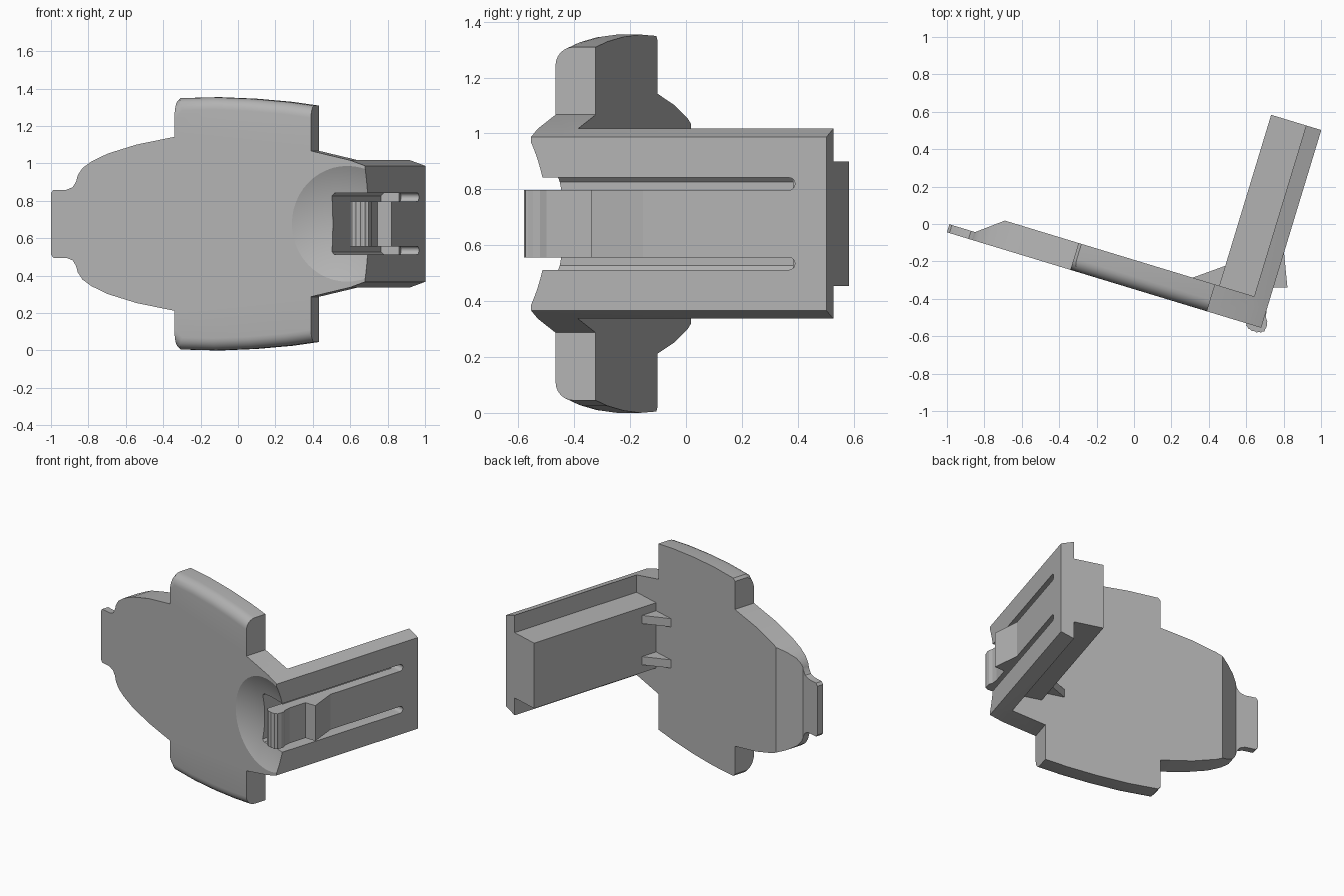
import bpy, bmesh, math
from mathutils import Matrix, Vector

cube = bpy.data.objects.get("Cube")
if cube:
    bpy.data.objects.remove(cube, do_unlink=True)

grey = bpy.data.materials.new("light_grey")
grey.use_nodes = True
grey.diffuse_color = (0.45, 0.45, 0.45, 1)
grey.node_tree.nodes["Principled BSDF"].inputs["Base Color"].default_value = grey.diffuse_color

# Working frame: x along the plate, y along the arm, z up; corner at the origin
PLACE = Matrix.Translation((0.68, -0.555, 0.677)) @ Matrix.Rotation(math.radians(-16.9), 4, "Z")
THICK = 0.15


def finish(bm, name):
    bmesh.ops.recalc_face_normals(bm, faces=bm.faces)
    mesh = bpy.data.meshes.new(name)
    bm.to_mesh(mesh)
    bm.free()
    mesh.materials.append(grey)
    ob = bpy.data.objects.new(name, mesh)
    bpy.context.collection.objects.link(ob)
    ob.matrix_world = PLACE
    return ob


def prism_mesh(points, axis, lo, hi):
    """Extrude a profile along y (points are x, z) or along z (points are x, y)."""
    bm = bmesh.new()
    if axis == "y":
        verts = [bm.verts.new((a, lo, b)) for a, b in points]
        step = Vector((0, hi - lo, 0))
    else:
        verts = [bm.verts.new((a, b, lo)) for a, b in points]
        step = Vector((0, 0, hi - lo))
    face = bm.faces.new(verts)
    ext = bmesh.ops.extrude_face_region(bm, geom=[face])["geom"]
    bmesh.ops.translate(bm, vec=step, verts=[g for g in ext if isinstance(g, bmesh.types.BMVert)])
    bmesh.ops.recalc_face_normals(bm, faces=bm.faces)
    return bm


def prism(name, points, axis, lo, hi):
    return finish(prism_mesh(points, axis, lo, hi), name)


def mirrored(half):
    return half + [(a, -b) for a, b in reversed(half)]


def combine(target, other, operation):
    mod = target.modifiers.new("combine", "BOOLEAN")
    mod.operation = operation
    mod.solver = "EXACT"
    mod.object = other
    bpy.context.view_layer.objects.active = target
    bpy.ops.object.modifier_apply(modifier=mod.name)
    bpy.data.objects.remove(other, do_unlink=True)


# Plate with end tab, leaf-shaped body and two wings
half_outline = [
    (-1.756, 0.165), (-1.742, 0.182), (-1.67, 0.182), (-1.635, 0.195), (-1.616, 0.225),
    (-1.606, 0.26), (-1.58, 0.298), (-1.53, 0.333), (-1.44, 0.375), (-1.28, 0.423),
    (-1.066, 0.465), (-1.066, 0.655), (-1.05, 0.672), (-0.85, 0.677), (-0.65, 0.669),
    (-0.45, 0.652), (-0.303, 0.632), (-0.303, 0.39), (-0.085, 0.34), (0, 0.31)]
bm = prism_mesh(mirrored(half_outline), "y", 0, THICK)

# Rounded front edge on the wing tips
tips = [e for e in bm.edges
        if all(v.co.y < 0.01 and abs(v.co.z) > 0.6 for v in e.verts)]
bmesh.ops.bevel(bm, geom=tips, offset=0.065, segments=6, profile=0.5, affect="EDGES")

# Back of the plate slopes down to the thin tab
SLOPE_START, SLOPE_END, TAB = -1.478, -1.612, 0.045
for cut in (SLOPE_START, SLOPE_END):
    bmesh.ops.bisect_plane(bm, geom=bm.verts[:] + bm.edges[:] + bm.faces[:],
                           plane_co=(cut, 0, 0), plane_no=(1, 0, 0))
for v in bm.verts:
    if v.co.y > 0.1 and v.co.x < SLOPE_START:
        t = min(1, (SLOPE_START - v.co.x) / (SLOPE_START - SLOPE_END))
        v.co.y = THICK + (TAB - THICK) * t
body = finish(bm, "plate_and_arm")

# Arm: chamfered flange with a narrower block behind it
arm = prism("arm", mirrored([(-0.28, 0.222), (-0.085, 0.222), (-0.085, 0.34), (0, 0.31)]),
            "y", 0.1, 1.105)
combine(body, arm, "UNION")

# Hollow behind the latch tongue
hollow = prism("hollow_cutter", mirrored([(-0.2, 0.15), (-0.185, 0.165), (-0.07, 0.165)]),
               "y", -0.1, 0.95)
combine(body, hollow, "DIFFERENCE")

# Long slots with round ends on either side of the tongue
for side in (-1, 1):
    mid, r = 0.1425 * side, 0.0225
    bm = bmesh.new()
    ring = [(-r, -0.1), (r, -0.1)]
    ring += [(r * math.cos(math.pi * i / 10), 0.965 + r * math.sin(math.pi * i / 10))
             for i in range(11)]
    verts = [bm.verts.new((-0.1, y, mid + z)) for z, y in ring]
    face = bm.faces.new(verts)
    ext = bmesh.ops.extrude_face_region(bm, geom=[face])["geom"]
    bmesh.ops.translate(bm, vec=(0.2, 0, 0),
                        verts=[g for g in ext if isinstance(g, bmesh.types.BMVert)])
    combine(body, finish(bm, "slot_cutter"), "DIFFERENCE")

# Shallow round finger dish
bm = bmesh.new()
R = 0.72
bmesh.ops.create_uvsphere(bm, u_segments=48, v_segments=72, radius=R)
bmesh.ops.transform(bm, verts=bm.verts,
                    matrix=Matrix.Translation((-0.1, 0.07 - R, 0)) @ Matrix.Rotation(math.pi / 2, 4, "X"))
combine(body, finish(bm, "dish_cutter"), "DIFFERENCE")

# Ribbed thumb grip at the tongue tip
grip = [(0, 0.1), (0.008, 0.06), (0.022, 0.04), (0.026, 0.015)]
for i in range(13):
    a = math.radians(10 + 160 * i / 12)
    bump = 0.004 if i % 2 else 0
    grip.append((-0.029 + (0.052 + bump) * math.cos(a), -(0.028 + bump) * math.sin(a)))
grip += [(-0.08, 0.02), (-0.08, 0.1)]
prism("thumb_grip", grip, "z", -0.12, 0.12)

# Catch ramp on the tongue
prism("catch_ramp", [(-0.02, 0.42), (0, 0.42), (0.072, 0.246), (0, 0.224), (-0.02, 0.224)],
      "z", -0.12, 0.12)

# Gussets between plate and arm
for name, mid in (("lower_gusset", -0.14), ("upper_gusset", 0.14)):
    prism(name, [(-0.43, 0.149), (-0.279, 0.149), (-0.279, 0.262)], "z", mid - 0.028, mid + 0.028)

# Smooth curved areas, keep edges sharp
bpy.ops.object.select_all(action="DESELECT")
body.select_set(True)
bpy.context.view_layer.objects.active = body
bpy.ops.object.shade_smooth_by_angle(angle=math.radians(25))
